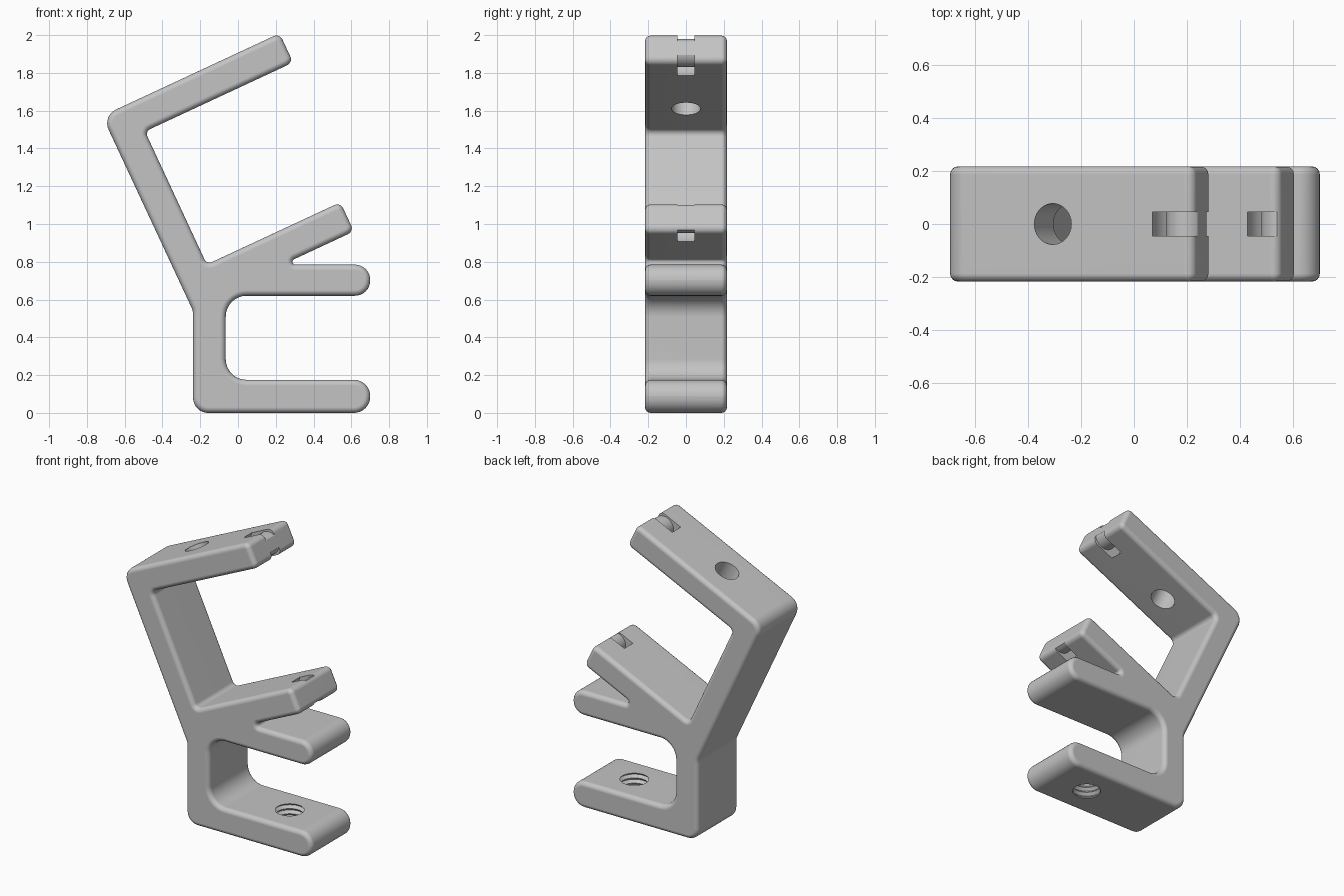
import bpy, bmesh, math
from mathutils import Vector, Matrix

old = bpy.data.objects.get("Cube")
if old:
    bpy.data.objects.remove(old, do_unlink=True)

HALF = 0.217                       # half depth of the bracket
TILT = math.radians(25)            # lean of the post and the two raised arms
ALONG = Vector((math.cos(TILT), 0, math.sin(TILT)))
ACROSS = Vector((-math.sin(TILT), 0, math.cos(TILT)))

grey = bpy.data.materials.new("light grey plastic")
grey.use_nodes = True
grey.diffuse_color = (0.55, 0.55, 0.55, 1)
grey.node_tree.nodes["Principled BSDF"].inputs["Base Color"].default_value = grey.diffuse_color


def add_object(name, bm):
    bmesh.ops.recalc_face_normals(bm, faces=bm.faces)
    mesh = bpy.data.meshes.new(name)
    bm.to_mesh(mesh)
    bm.free()
    mesh.materials.append(grey)
    obj = bpy.data.objects.new(name, mesh)
    bpy.context.collection.objects.link(obj)
    return obj


def fillet(corners):
    """Round every (x, z, radius) corner of a closed outline."""
    points = []
    for i, (x, z, r) in enumerate(corners):
        p = Vector((x, z))
        a = (Vector(corners[i - 1][:2]) - p).normalized()
        b = (Vector(corners[(i + 1) % len(corners)][:2]) - p).normalized()
        half = a.angle(b) / 2
        centre = p + (a + b).normalized() * r / math.sin(half)
        start = p + a * r / math.tan(half) - centre
        end = p + b * r / math.tan(half) - centre
        sweep = math.atan2(start.x * end.y - start.y * end.x, start.dot(end))
        steps = max(3, round(abs(sweep) / math.radians(11)))
        for k in range(steps + 1):
            points.append(centre + Matrix.Rotation(sweep * k / steps, 2) @ start)
    return points


def cylinder(name, centre, axis, radius, depth):
    bm = bmesh.new()
    turn = Vector((0, 0, 1)).rotation_difference(axis).to_matrix().to_4x4()
    bmesh.ops.create_cone(bm, cap_ends=True, segments=48, radius1=radius, radius2=radius,
                          depth=depth, matrix=Matrix.Translation(centre) @ turn)
    return add_object(name, bm)


def cut(target, cutter):
    mod = target.modifiers.new("cut", "BOOLEAN")
    mod.operation = "DIFFERENCE"
    mod.solver = "EXACT"
    mod.object = cutter
    bpy.context.view_layer.objects.active = target
    bpy.ops.object.modifier_apply(modifier=mod.name)
    bpy.data.objects.remove(cutter, do_unlink=True)


# Side outline: foot, clamp jaw, forked arm, leaning post and top arm
outline = fillet([
    (-0.238, 0, 0.08), (0.70, 0, 0.086), (0.70, 0.175, 0.086), (-0.065, 0.175, 0.11),
    (-0.065, 0.62, 0.11), (0.70, 0.62, 0.081), (0.70, 0.785, 0.081), (0.236, 0.785, 0.015),
    (0.614, 0.961, 0.035), (0.542, 1.115, 0.035), (-0.165, 0.786, 0.03),
    (-0.492, 1.49, 0.03), (0.292, 1.855, 0.035), (0.22, 2.009, 0.035),
    (-0.719, 1.572, 0.08), (-0.238, 0.54, 0.08)])

# Extruded body with rounded rims
bm = bmesh.new()
face = bm.faces.new([bm.verts.new((p.x, -HALF, p.y)) for p in outline])
extruded = bmesh.ops.extrude_face_region(bm, geom=[face])["geom"]
bmesh.ops.translate(bm, vec=(0, 2 * HALF, 0),
                    verts=[g for g in extruded if isinstance(g, bmesh.types.BMVert)])
bmesh.ops.recalc_face_normals(bm, faces=bm.faces)
rims = [e for e in bm.edges if abs(e.verts[0].co.y - e.verts[1].co.y) < 0.001]
bmesh.ops.bevel(bm, geom=rims, offset=0.03, segments=4, profile=0.5,
                affect="EDGES", clamp_overlap=False)
body = add_object("bracket_body", bm)

# Round hole through the top arm
cut(body, cylinder("arm_hole_cutter", Vector((-0.27, 0, 1.687)), ACROSS, 0.077, 0.4))

# Ring-shaped tie slots at the tips of both raised arms
for tip, back in ((Vector((0.256, 0, 1.932)), 0.064), (Vector((0.578, 0, 1.038)), 0.025)):
    centre = tip - ALONG * back
    side = Vector((0, 1, 0))
    ring = cylinder("slot_cutter", centre, side, 0.132, 0.09)
    cut(ring, cylinder("slot_core", centre, side, 0.075, 0.2))
    cut(body, ring)

# Threaded hole in the foot: a stack of ridges turned about the vertical
bm = bmesh.new()
pitch, sides, rings = 0.035, 40, []
for k in range(15):
    radius = 0.1 if k % 2 else 0.083
    height = -0.03 + k * pitch / 2
    rings.append([bm.verts.new((0.385 + radius * math.cos(t), radius * math.sin(t), height))
                  for t in (math.tau * s / sides for s in range(sides))])
for low, high in zip(rings, rings[1:]):
    for s in range(sides):
        n = (s + 1) % sides
        bm.faces.new((low[s], low[n], high[n], high[s]))
bm.faces.new(rings[0])
bm.faces.new(rings[-1])
cut(body, add_object("thread_cutter", bm))

# Smooth shading with crisp hole edges
bpy.ops.object.select_all(action="DESELECT")
body.select_set(True)
bpy.context.view_layer.objects.active = body
bpy.ops.object.shade_smooth_by_angle(angle=math.radians(30))
body.modifiers.new("even_shading", "WEIGHTED_NORMAL").keep_sharp = True
